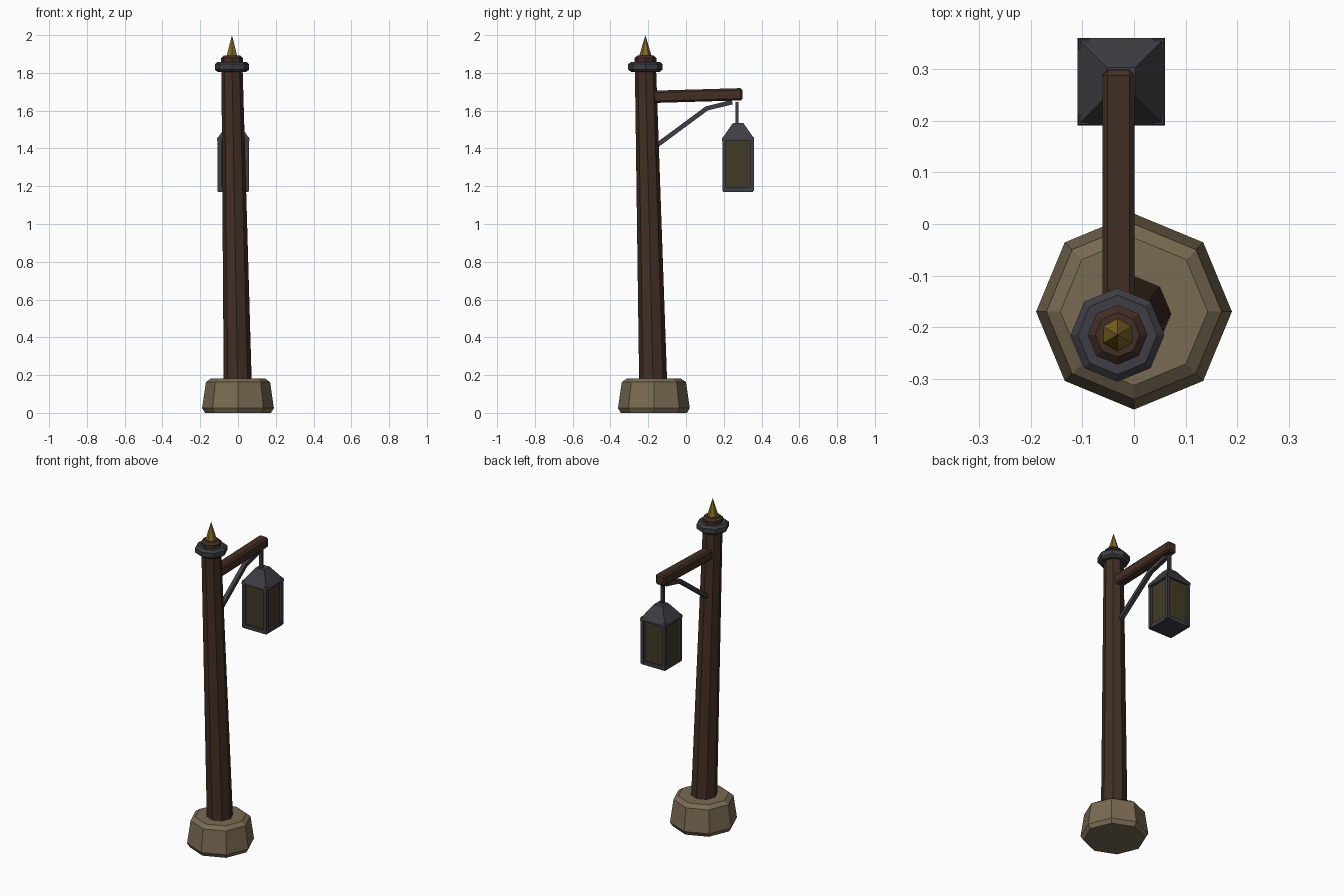
import bpy, bmesh, math
from mathutils import Vector

if "Cube" in bpy.data.objects:
    bpy.data.objects.remove(bpy.data.objects["Cube"])


def material(name, rgb):
    m = bpy.data.materials.new(name)
    m.diffuse_color = (*rgb, 1)
    m.use_nodes = True
    m.node_tree.nodes["Principled BSDF"].inputs["Base Color"].default_value = m.diffuse_color
    return m


WOOD = material("wood", (0.055, 0.028, 0.018))
STONE = material("stone", (0.19, 0.145, 0.085))
IRON = material("iron", (0.048, 0.048, 0.058))
GLASS = material("glass", (0.055, 0.043, 0.02))
BRASS = material("brass", (0.22, 0.14, 0.02))


def skin(name, rings, mat, bevel=0):
    """Join successive rings of points into a closed flat-shaded solid."""
    bm = bmesh.new()
    loops = [[bm.verts.new(p) for p in ring] for ring in rings]
    n = len(loops[0])
    for a, b in zip(loops, loops[1:]):
        for i in range(n):
            j = (i + 1) % n
            bm.faces.new((a[i], a[j], b[j], b[i]))
    bm.faces.new(loops[0][::-1])
    bm.faces.new(loops[-1])
    bmesh.ops.remove_doubles(bm, verts=bm.verts, dist=1e-5)
    bmesh.ops.recalc_face_normals(bm, faces=bm.faces)
    mesh = bpy.data.meshes.new(name)
    bm.to_mesh(mesh)
    bm.free()
    mesh.materials.append(mat)
    ob = bpy.data.objects.new(name, mesh)
    bpy.context.collection.objects.link(ob)
    if bevel:
        mod = ob.modifiers.new("bevel", "BEVEL")
        mod.width = bevel
        mod.segments = 1
    return ob


def turned(name, profile, sides, mat, x=0.0, y=0.0, turn=0.0):
    """Profile of (radius, z) pairs around an upright axis."""
    angles = [turn + math.tau * i / sides for i in range(sides)]
    return skin(name, [[(x + r * math.cos(a), y + r * math.sin(a), z) for a in angles]
                       for r, z in profile], mat)


def square(name, profile, mat, x, y):
    """Square section: profile of (half width, z) pairs."""
    return turned(name, [(h * math.sqrt(2), z) for h, z in profile], 4, mat, x, y, math.pi / 4)


def bar(name, path, width, height, mat, x, bevel=0):
    """Rectangular bar swept along (y, z) points at constant x."""
    pts = [Vector((x, y, z)) for y, z in path]
    rings = []
    for i, p in enumerate(pts):
        t = (pts[min(i + 1, len(pts) - 1)] - pts[max(i - 1, 0)]).normalized()
        up = Vector((0, -t.z, t.y)) * height / 2
        side = Vector((width / 2, 0, 0))
        rings.append([p + side + up, p - side + up, p - side - up, p + side - up])
    return skin(name, rings, mat, bevel)


# Stone footing
turned("stone_base", [(0.175, 0), (0.19, 0.025), (0.17, 0.163), (0.143, 0.182)],
       8, STONE, 0, -0.17)

# Leaning tapered post
rings = []
for cx, cy, z, r in ((0, -0.172, 0.08, 0.075), (-0.032, -0.215, 1.84, 0.056)):
    rings.append([(cx + r * math.cos(k * math.pi / 4), cy + r * math.sin(k * math.pi / 4), z)
                  for k in range(8)])
skin("post", rings, WOOD)

# Iron collar, wooden cap and brass spike
TX, TY = -0.032, -0.215
turned("collar", [(0.077, 1.806), (0.091, 1.818), (0.091, 1.846), (0.077, 1.858)],
       8, IRON, TX, TY)
turned("post_cap", [(0.058, 1.85), (0.058, 1.878), (0.043, 1.892)], 8, WOOD, TX, TY)
turned("finial", [(0.034, 1.885), (0.0, 2.0)], 6, BRASS, TX, TY, math.pi / 2)

# Arm with bent brace below
AX = -0.03
bar("arm", [(-0.185, 1.673), (0.299, 1.687)], 0.062, 0.065, WOOD, AX, 0.01)
bar("brace", [(-0.17, 1.405), (0.11, 1.612), (0.245, 1.645)], 0.024, 0.024, IRON, AX)

# Hanging lantern
LX, LY = -0.025, 0.276
square("hanger", [(0.009, 1.51), (0.009, 1.645)], IRON, LX - 0.004, LY - 0.006)
square("lantern_roof", [(0.085, 1.44), (0.085, 1.452), (0.028, 1.534)], IRON, LX, LY)
square("lantern_glass", [(0.07, 1.185), (0.07, 1.445)], GLASS, LX, LY)
square("lantern_floor", [(0.08, 1.17), (0.08, 1.195)], IRON, LX, LY)
for i, (sx, sy) in enumerate(((-1, -1), (1, -1), (1, 1), (-1, 1))):
    square(f"lantern_corner_{i + 1}", [(0.01, 1.175), (0.01, 1.46)], IRON,
           LX + sx * 0.073, LY + sy * 0.073)
